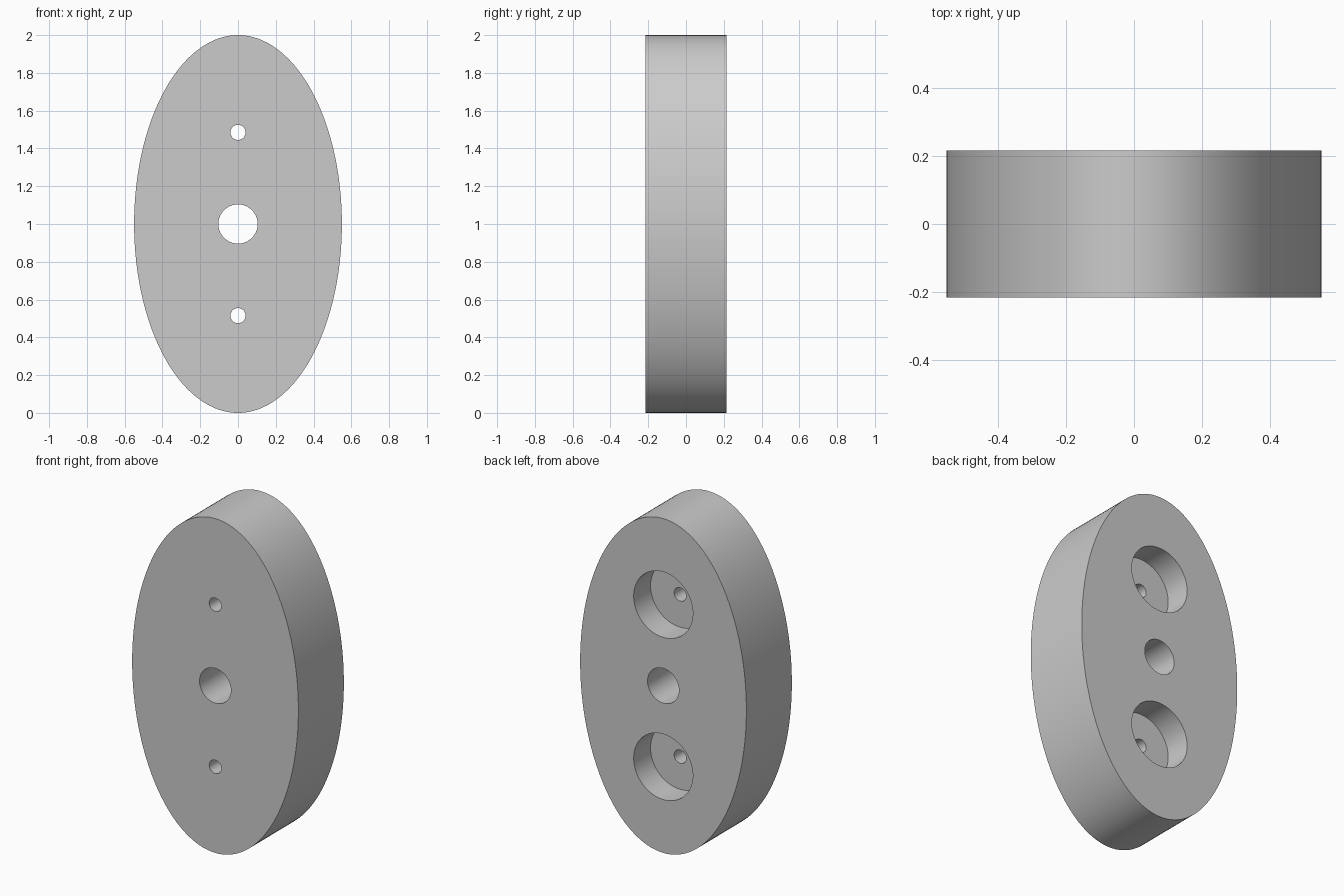
import bpy
import math

if "Cube" in bpy.data.objects:
    bpy.data.objects.remove(bpy.data.objects["Cube"])

HALF_T = 0.215          # half thickness along y
MID_Z = 1.0

grey = bpy.data.materials.new("plain grey")
grey.diffuse_color = (0.6, 0.6, 0.6, 1.0)
grey.use_nodes = True
grey.node_tree.nodes["Principled BSDF"].inputs["Base Color"].default_value = grey.diffuse_color


def cylinder_y(name, rx, rz, y0, y1, z, sides):
    """Elliptic cylinder along y between y0 and y1."""
    bpy.ops.mesh.primitive_cylinder_add(
        vertices=sides, radius=1, depth=1,
        location=(0, (y0 + y1) / 2, z), rotation=(math.pi / 2, 0, 0))
    ob = bpy.context.object
    ob.name = name
    ob.scale = (rx, rz, y1 - y0)
    bpy.ops.object.transform_apply(location=True, rotation=True, scale=True)
    ob.data.materials.append(grey)
    return ob


# Oval body
body = cylinder_y("oval_plate", 0.55, 1.0, -HALF_T, HALF_T, MID_Z, 160)

# Central through hole, then screw holes with counterbores open at the back
cutters = [cylinder_y("centre_hole_cutter", 0.104, 0.104, -0.4, 0.4, MID_Z, 64)]
for side in (-1, 1):
    z = MID_Z + side * 0.485
    cutters.append(cylinder_y("screw_hole_cutter", 0.04, 0.04, -0.4, 0.4, z, 48))
    cutters.append(cylinder_y("counterbore_cutter", 0.196, 0.196,
                              HALF_T - 0.16, 0.4, z, 64))

for cutter in cutters:
    cutter.hide_render = True
    bpy.ops.object.select_all(action='DESELECT')
    body.select_set(True)
    bpy.context.view_layer.objects.active = body
    mod = body.modifiers.new("cut", 'BOOLEAN')
    mod.operation = 'DIFFERENCE'
    mod.solver = 'EXACT'
    mod.object = cutter
    bpy.ops.object.modifier_apply(modifier=mod.name)
    bpy.data.objects.remove(cutter, do_unlink=True)

# Smooth curved walls, sharp rims
bpy.ops.object.shade_smooth_by_angle(angle=math.radians(30))
